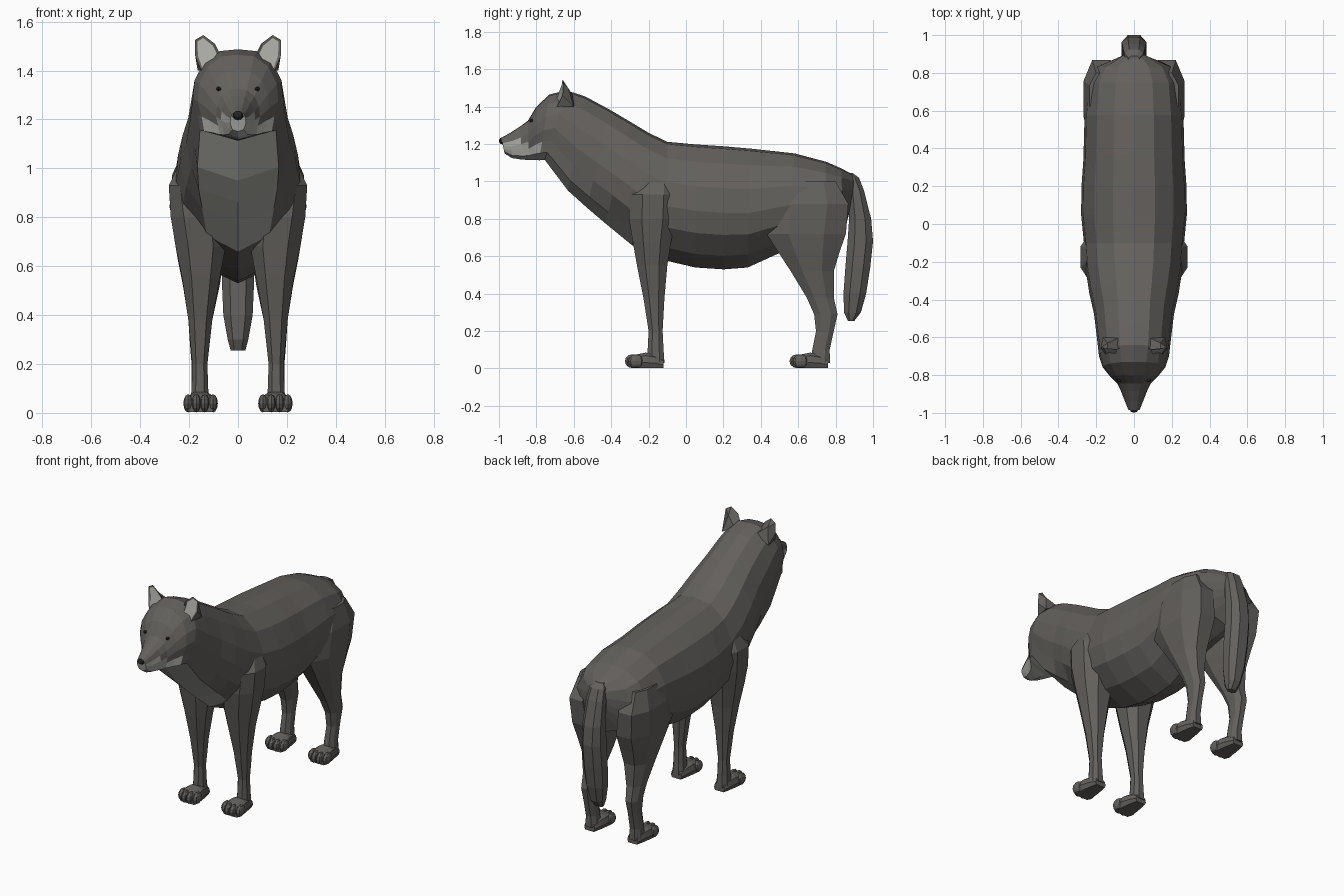
import bpy, bmesh, math
from mathutils import Vector


def material(name, rgb):
    m = bpy.data.materials.new(name)
    m.diffuse_color = (*rgb, 1)
    return m


FUR = material("dark grey fur", (0.125, 0.117, 0.108))
PALE = material("pale grey fur", (0.40, 0.40, 0.37))
BLACK = material("black", (0.02, 0.02, 0.02))


def finish(name, bm, mats):
    bmesh.ops.recalc_face_normals(bm, faces=bm.faces)
    mesh = bpy.data.meshes.new(name)
    bm.to_mesh(mesh)
    bm.free()
    for m in mats:
        mesh.materials.append(m)
    ob = bpy.data.objects.new(name, mesh)
    bpy.context.collection.objects.link(ob)
    return ob


def loft(name, rings, mats=(FUR,), rule=None):
    """Skin closed rings of equal length; rule(ring, column) gives the material index."""
    bm = bmesh.new()
    vs = [[bm.verts.new(p) for p in r] for r in rings]
    n = len(vs[0])
    for i in range(len(vs) - 1):
        for c in range(n):
            d = (c + 1) % n
            f = bm.faces.new((vs[i][c], vs[i][d], vs[i + 1][d], vs[i + 1][c]))
            f.material_index = rule(i, c) if rule else 0
    bm.faces.new(vs[0])
    last = bm.faces.new(vs[-1])
    if rule:
        last.material_index = rule(len(vs) - 2, n // 2)
    return finish(name, bm, mats)


def octagon(z, y0, y1, x0, x1, side):
    cx, cy, hx, hy = (x0 + x1) / 2, (y0 + y1) / 2, (x1 - x0) / 2, (y1 - y0) / 2
    shape = [(1, .45), (.5, 1), (-.5, 1), (-1, .45), (-1, -.45), (-.5, -1), (.5, -1), (1, -.45)]
    return [(side * (cx + hx * a), cy + hy * b, z) for a, b in shape]


def ball(name, loc, size, mat, seg=8, rings=5):
    bm = bmesh.new()
    bmesh.ops.create_uvsphere(bm, u_segments=seg, v_segments=rings, radius=1)
    for v in bm.verts:
        v.co = Vector((v.co.x * size[0], v.co.y * size[1], v.co.z * size[2])) + Vector(loc)
    return finish(name, bm, (mat,))


# Torso, neck and head in one skin: top y, top z, bottom y, bottom z, half width, underside breadth
STATIONS = [
    (.905, 1.03, .87, .82, .06, .6),
    (.83, 1.07, .84, .71, .20, .6),
    (.75, 1.105, .74, .68, .245, .6),
    (.58, 1.15, .55, .64, .262, .58),
    (.35, 1.175, .33, .54, .268, .55),
    (.20, 1.188, .20, .53, .278, .55),
    (.05, 1.198, .05, .54, .28, .55),
    (-.10, 1.212, -.10, .575, .265, .55),
    (-.20, 1.26, -.29, .66, .255, .50),
    (-.30, 1.32, -.43, .775, .236, .62),
    (-.41, 1.385, -.53, .86, .212, .76),
    (-.54, 1.455, -.63, .95, .198, .84),
    (-.64, 1.487, -.755, 1.115, .185, .84),
    (-.73, 1.465, -.785, 1.113, .165, .84),
    (-.80, 1.40, -.81, 1.115, .128, .84),
    (-.845, 1.325, -.84, 1.115, .09, .84),
    (-.885, 1.295, -.88, 1.117, .07, .8),
    (-.94, 1.26, -.93, 1.125, .05, .75),
    (-.988, 1.233, -.97, 1.15, .032, .7),
]
PALE_FROM = [7] * 8 + [6, 6, 6, 6, 6, 5, 5, 4, 3, 3]


def section(ty, tz, by, bz, w, under):
    half = [(0, 0), (.4, .02), (.75, .14), (.96, .34), (1, .54), (.9, .72), (under, .89), (0, 1)]
    loop = half + [(-x, t) for x, t in half[-2:0:-1]]
    return [(w * x, ty + (by - ty) * t, tz + (bz - tz) * t) for x, t in loop]


loft("body_and_head", [section(*s) for s in STATIONS], (FUR, PALE),
     lambda i, c: int(min(c, 13 - c) >= PALE_FROM[i]))

# Nose
ball("nose", (0, -.982, 1.217), (.024, .018, .019), BLACK)

# Legs: z, front y, back y, inner x, outer x
FRONT_LEG = [
    (1.02, -.22, -.08, .10, .24), (.93, -.30, -.05, .10, .283), (.80, -.305, -.055, .06, .275),
    (.68, -.285, -.08, .05, .255), (.55, -.262, -.10, .075, .228), (.38, -.228, -.115, .105, .203),
    (.20, -.20, -.125, .125, .187), (.10, -.205, -.12, .122, .19), (.03, -.21, -.115, .115, .195),
]
HIND_LEG = [
    (1.0, .56, .80, .10, .235), (.88, .46, .868, .08, .268), (.72, .43, .855, .05, .262),
    (.62, .495, .82, .06, .245), (.52, .56, .79, .075, .225), (.38, .645, .79, .105, .203),
    (.29, .685, .81, .118, .197), (.20, .695, .79, .125, .19), (.10, .675, .768, .122, .19),
    (.03, .665, .77, .115, .195),
]
# Paw sections: y offset from the toe tip, half width, top z
PAW = [(.03, .058, .055), (.06, .066, .075), (.11, .06, .085), (.16, .05, .075), (.205, .038, .05)]


def paw_ring(y, w, top, side):
    shape = [(.8, 0), (1, .35), (.85, .8), (.45, 1), (-.45, 1), (-.85, .8), (-1, .35), (-.8, 0)]
    return [(side * (.153 + w * a), y, .003 + (top - .003) * b) for a, b in shape]


def ear(name, side):
    # Cupped triangle with a pale inset front
    rim = [(.07, -.655, 1.46), (.095, -.665, 1.51), (.142, -.66, 1.545),
           (.176, -.655, 1.525), (.175, -.66, 1.46), (.15, -.69, 1.40), (.09, -.70, 1.43)]
    back = [(.075, -.60, 1.45), (.165, -.60, 1.40), (.14, -.63, 1.50)]
    bm = bmesh.new()
    r = [bm.verts.new((side * x, y, z)) for x, y, z in rim]
    b = [bm.verts.new((side * x, y, z)) for x, y, z in back]
    front = bm.faces.new(r)
    for f in [(r[0], r[1], b[2], b[0]), (r[1], r[2], b[2]), (r[2], r[3], b[2]),
              (r[3], r[4], b[1], b[2]), (r[4], r[5], b[1]), (r[5], r[6], b[0], b[1]),
              (r[6], r[0], b[0]), (b[0], b[2], b[1])]:
        bm.faces.new(f)
    bmesh.ops.recalc_face_normals(bm, faces=bm.faces)
    bmesh.ops.inset_region(bm, faces=[front], thickness=.011, depth=-.004)
    front.material_index = 1
    finish(name, bm, (FUR, PALE))


for side, tag in ((1, "right"), (-1, "left")):
    for leg, stations, tip in (("front", FRONT_LEG, -.325), ("hind", HIND_LEG, .555)):
        loft(f"{leg}_leg_{tag}", [octagon(*s, side) for s in stations])
        loft(f"{leg}_paw_{tag}", [paw_ring(tip + y, w, t, side) for y, w, t in PAW])
        # Four toes, the middle pair further forward
        for k in range(4):
            mid = k in (1, 2)
            ball(f"{leg}_toe_{tag}_{k + 1}",
                 (side * (.153 + (k - 1.5) * .034), tip + (.04 if mid else .058), .039),
                 (.0195, .042, .037), FUR, 8, 6)
    ear(f"ear_{tag}", side)
    ball(f"eye_{tag}", (side * .079, -.826, 1.325), (.012, .012, .009), BLACK, 6, 4)

# Tail: z, front y, back y, half width
TAIL = [(1.045, .85, .89, .03), (1.02, .845, .925, .05), (.95, .868, .952, .058),
        (.80, .872, .99, .064), (.68, .864, 1.0, .066), (.54, .852, .985, .066),
        (.40, .842, .963, .06), (.30, .845, .935, .042), (.255, .865, .90, .03)]
loft("tail", [octagon(z, a, b, -w, w, 1) for z, a, b, w in TAIL])
